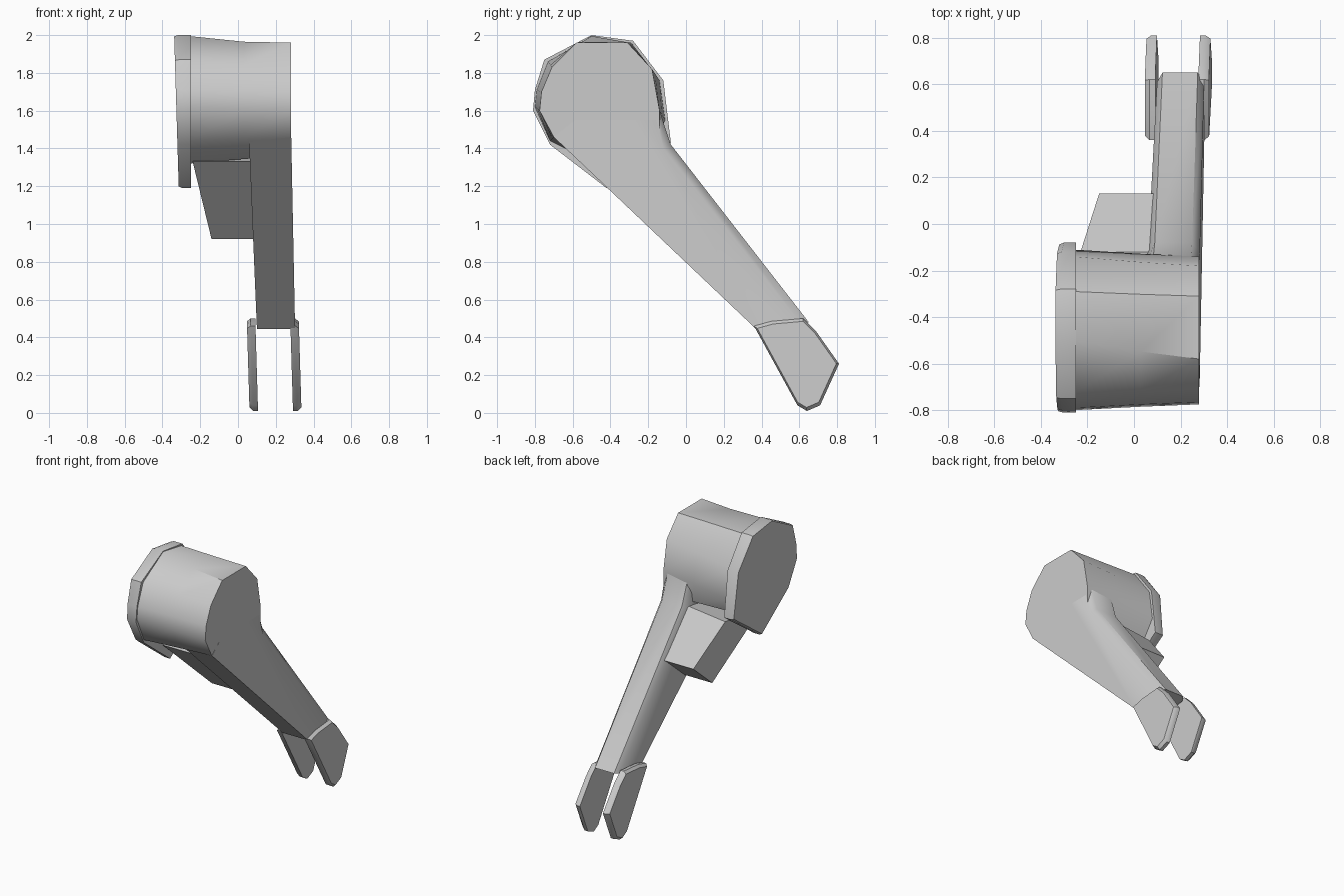
import bpy, bmesh, math

if "Cube" in bpy.data.objects:
    bpy.data.objects.remove(bpy.data.objects["Cube"])


def loft(name, sections, angle=35):
    """Skin matching closed rings of (x, y, z) points and cap both ends."""
    bm = bmesh.new()
    rings = [[bm.verts.new(p) for p in s] for s in sections]
    n = len(rings[0])
    for a, b in zip(rings, rings[1:]):
        for i in range(n):
            j = (i + 1) % n
            bm.faces.new((a[i], a[j], b[j], b[i]))
    bm.faces.new(rings[0])
    bm.faces.new(rings[-1])
    bmesh.ops.recalc_face_normals(bm, faces=bm.faces)
    me = bpy.data.meshes.new(name)
    bm.to_mesh(me)
    bm.free()
    ob = bpy.data.objects.new(name, me)
    bpy.context.collection.objects.link(ob)
    bpy.ops.object.select_all(action='DESELECT')
    ob.select_set(True)
    bpy.context.view_layer.objects.active = ob
    bpy.ops.object.shade_smooth_by_angle(angle=math.radians(angle))
    return ob


def slab(profile, x, lean=0, z0=0):
    """Place a (y, z) profile at x, leaning towards +x as it goes below z0."""
    return [(x + lean * (z0 - z), y, z) for y, z in profile]


def scaled(profile, s):
    """Scale a profile about its mean point."""
    cy = sum(p[0] for p in profile) / len(profile)
    cz = sum(p[1] for p in profile) / len(profile)
    return [(cy + (y - cy) * s, cz + (z - cz) * s) for y, z in profile]


# Shoulder drum, slightly larger towards the flange
drum_big = [(-.80, 1.62), (-.79, 1.71), (-.73, 1.86), (-.50, 1.995), (-.29, 1.96),
            (-.14, 1.76), (-.11, 1.55), (-.20, 1.42), (-.48, 1.32), (-.72, 1.44)]
drum_small = [(-.775, 1.60), (-.765, 1.70), (-.71, 1.83), (-.58, 1.96), (-.31, 1.96),
              (-.18, 1.82), (-.14, 1.60), (-.14, 1.44), (-.52, 1.36), (-.70, 1.46)]
drum_mid = [(a[0] * .4 + b[0] * .6, min(1.965, a[1] * .4 + b[1] * .6))
            for a, b in zip(drum_big, drum_small)]
loft("shoulder_drum", [slab(drum_big, -.26), slab(drum_mid, .03), slab(drum_small, .28)], 40)

# Flange plate on the far side of the drum, with a skirt running down
flange = [(-.81, 1.60), (-.80, 1.71), (-.75, 1.87), (-.50, 2.0), (-.28, 1.97),
          (-.12, 1.76), (-.08, 1.43), (-.42, 1.19), (-.72, 1.42)]
loft("shoulder_flange", [slab(scaled(flange, .98), -.335, .03, 1.9),
                         slab(flange, -.315, .03, 1.9), slab(flange, -.25)], 40)

# Long arm with a rounded back edge
arm = [(-.70, 1.46), (-.40, 1.70), (-.14, 1.60), (-.08, 1.42), (.65, .48), (.37, .445)]
arm_inset = [(-.70, 1.46), (-.40, 1.70), (-.17, 1.60), (-.12, 1.40), (.61, .47), (.37, .445)]
loft("arm", [slab(arm_inset, .06, .042, 1.4), slab(arm, .09, .035, 1.4),
             slab(arm, .25, .026, 1.4), slab(arm_inset, .283, .02, 1.4)], 50)

# Tapered block tucked against the arm, under the drum
loft("side_block", [
    [(-.24, -.52, 1.33), (-.23, -.12, 1.38), (.12, -.12, 1.42), (.12, -.52, 1.33)],
    [(-.14, -.10, .92), (-.15, .13, 1.11), (.12, .13, 1.11), (.12, -.10, .92)]], 30)

# Pair of fork prongs at the lower end, chamfered on their outer sides
prong = [(.36, .46), (.59, .04), (.64, .01), (.71, .04), (.81, .26), (.69, .43), (.62, .50), (.45, .485)]
for name, inner, side in (("fork_prong_inner", .092, -1), ("fork_prong_outer", .277, 1)):
    loft(name, [slab(prong, inner, .03, .48), slab(prong, inner + side * .025, .03, .48),
                slab(scaled(prong, .93), inner + side * .045, .03, .48)], 35)
